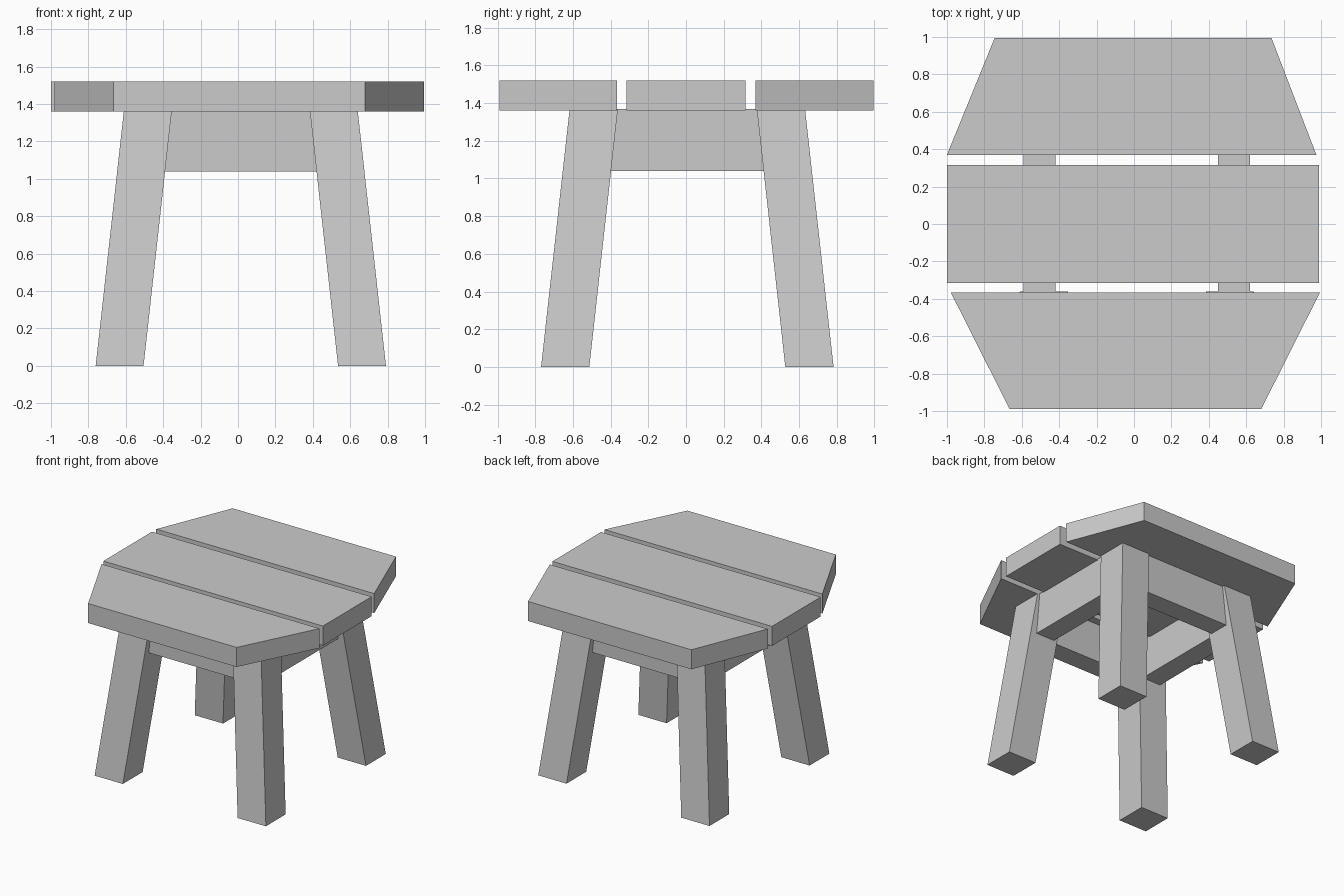
import bpy
import bmesh

cube = bpy.data.objects.get("Cube")
if cube:
    bpy.data.objects.remove(cube, do_unlink=True)

grey = bpy.data.materials.new("plain grey")
grey.use_nodes = True
COLOUR = (0.6, 0.6, 0.6, 1.0)
grey.diffuse_color = COLOUR
grey.node_tree.nodes["Principled BSDF"].inputs["Base Color"].default_value = COLOUR


def loft(name, bottom, top, z0, z1):
    """Solid between two outlines with equal point counts."""
    bm = bmesh.new()
    low = [bm.verts.new((x, y, z0)) for x, y in bottom]
    high = [bm.verts.new((x, y, z1)) for x, y in top]
    bm.faces.new(low[::-1])
    bm.faces.new(high)
    n = len(low)
    for i in range(n):
        j = (i + 1) % n
        bm.faces.new((low[i], low[j], high[j], high[i]))
    bmesh.ops.recalc_face_normals(bm, faces=bm.faces)
    mesh = bpy.data.meshes.new(name)
    bm.to_mesh(mesh)
    bm.free()
    mesh.materials.append(grey)
    obj = bpy.data.objects.new(name, mesh)
    bpy.context.collection.objects.link(obj)
    return obj


def rect(x0, x1, y0, y1):
    return [(x0, y0), (x1, y0), (x1, y1), (x0, y1)]


# Seat planks, the outer two tapered
planks = {
    "front_plank": [(-0.665, -0.99), (0.68, -0.99), (0.995, -0.365), (-0.98, -0.365)],
    "middle_plank": rect(-1.0, 0.99, -0.315, 0.315),
    "back_plank": [(-1.0, 0.37), (0.975, 0.37), (0.735, 0.995), (-0.745, 0.995)],
}
for name, outline in planks.items():
    loft(name, outline, outline, 1.36, 1.52)

# Splayed legs
CX, CY = 0.015, 0.007       # centre of the underframe
SIZE = 0.128                # half width of a leg
FOOT, HEAD = 0.648, 0.497   # leg centre offset at floor and seat
for ys, row in ((-1, "front"), (1, "back")):
    for xs, side in ((1, "left"), (-1, "right")):
        ends = []
        for off in (FOOT, HEAD):
            x, y = CX + xs * off, CY + ys * off
            ends.append(rect(x - SIZE, x + SIZE, y - SIZE, y + SIZE))
        loft(f"{row}_{side}_leg", ends[0], ends[1], 0, 1.365)

# Rails joining the legs under the seat
RAIL, HALF, REACH = 0.52, 0.085, 0.43
for s, side, row in ((1, "left", "back"), (-1, "right", "front")):
    x, y = CX + s * RAIL, CY + s * RAIL
    side_outline = rect(x - HALF, x + HALF, CY - REACH, CY + REACH)
    row_outline = rect(CX - REACH, CX + REACH, y - HALF, y + HALF)
    loft(f"{side}_rail", side_outline, side_outline, 1.04, 1.368)
    loft(f"{row}_rail", row_outline, row_outline, 1.04, 1.368)
